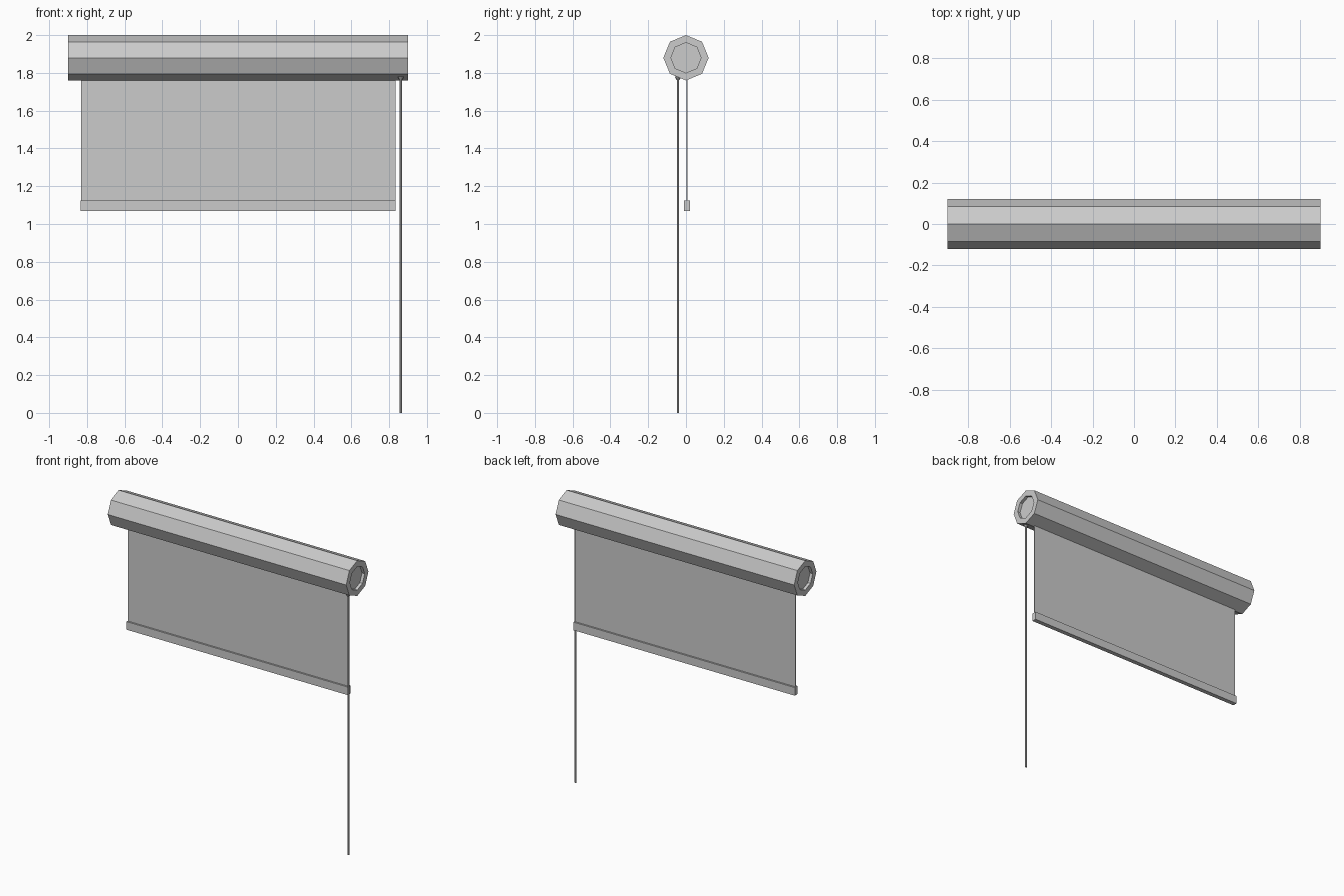
import bpy, bmesh, math
from mathutils import Matrix

cube = bpy.data.objects.get("Cube")
if cube:
    bpy.data.objects.remove(cube, do_unlink=True)

grey = bpy.data.materials.new("light_grey")
grey.use_nodes = True
colour = (0.6, 0.6, 0.6, 1)
grey.diffuse_color = colour
grey.node_tree.nodes["Principled BSDF"].inputs["Base Color"].default_value = colour


def finish(name, bm):
    bmesh.ops.recalc_face_normals(bm, faces=bm.faces)
    mesh = bpy.data.meshes.new(name)
    bm.to_mesh(mesh)
    bm.free()
    mesh.materials.append(grey)
    obj = bpy.data.objects.new(name, mesh)
    bpy.context.collection.objects.link(obj)
    return obj


def box(name, centre, size):
    bm = bmesh.new()
    bmesh.ops.create_cube(bm, size=1, matrix=Matrix.Translation(centre) @ Matrix.Diagonal((*size, 1)))
    return finish(name, bm)


def cone(name, x, y, z0, z1, r0, r1, sides=8):
    bm = bmesh.new()
    bmesh.ops.create_cone(bm, cap_ends=True, segments=sides, radius1=r0, radius2=r1,
                          depth=z1 - z0, matrix=Matrix.Translation((x, y, (z0 + z1) / 2)))
    return finish(name, bm)


# Octagonal roller with a recessed panel in each end
bm = bmesh.new()
profile = [(0.88, 0.08), (0.9, 0.08), (0.9, 0.12), (-0.9, 0.12), (-0.9, 0.08), (-0.88, 0.08)]
rings = []
for x, r in profile:
    rings.append([bm.verts.new((x, r * math.cos(i * math.pi / 4), 1.88 + r * math.sin(i * math.pi / 4)))
                  for i in range(8)])
for a, b in zip(rings, rings[1:]):
    for i in range(8):
        j = (i + 1) % 8
        bm.faces.new((a[i], a[j], b[j], b[i]))
bm.faces.new(rings[0])
bm.faces.new(rings[-1])
finish("roller_tube", bm)

# Hanging fabric and its bottom rail
box("blind_fabric", (0, 0.005, 1.45), (1.665, 0.007, 0.67))
box("bottom_rail", (0, 0.005, 1.097), (1.67, 0.03, 0.055))

# Control wand and the small cup that holds it under the roller
cone("control_wand", 0.862, -0.042, 0, 1.775, 0.006, 0.006)
cone("wand_mount", 0.862, -0.042, 1.763, 1.782, 0.008, 0.018)
